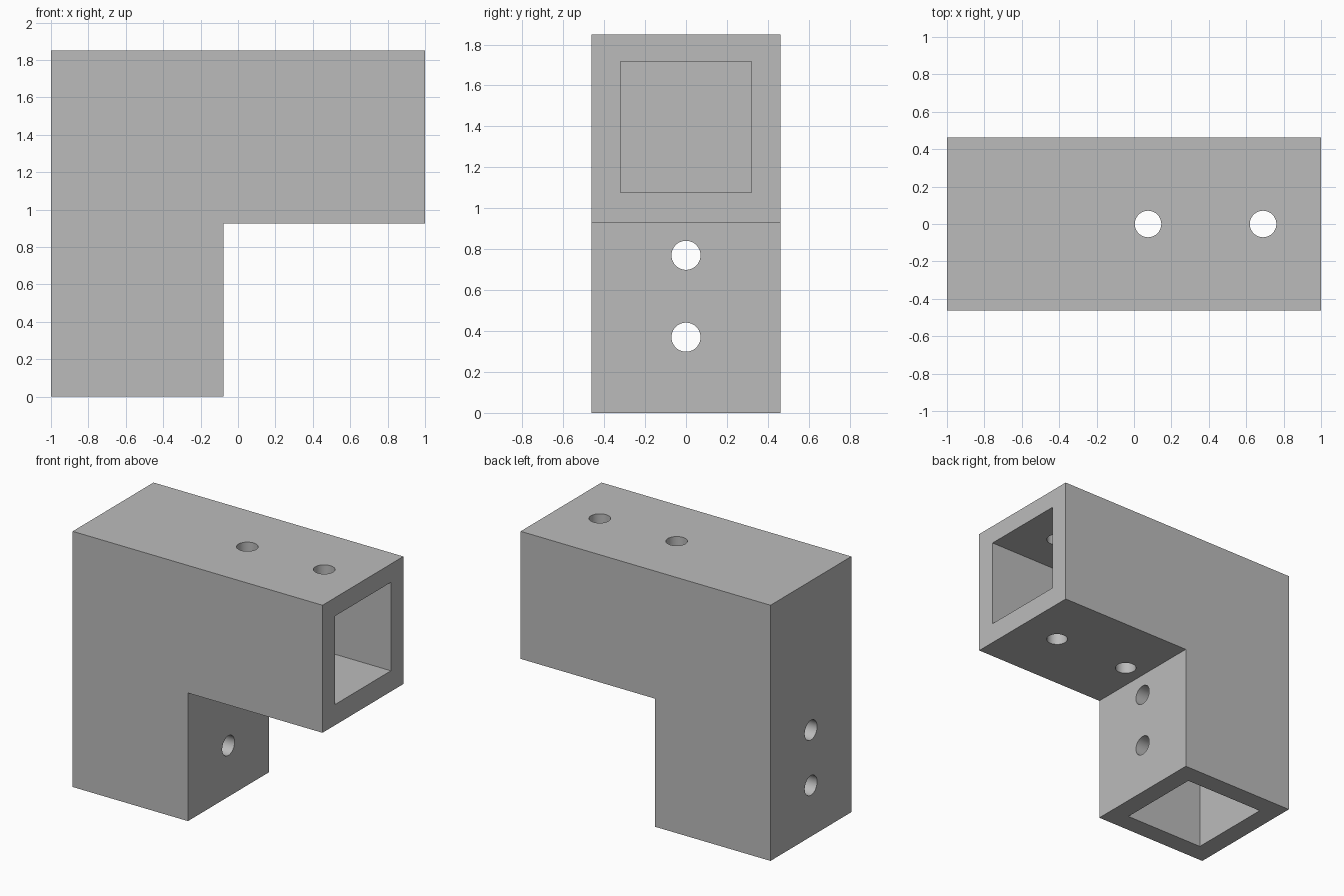
import bpy
import bmesh
import math
from mathutils import Matrix, Vector

default_cube = bpy.data.objects.get("Cube")
if default_cube:
    bpy.data.objects.remove(default_cube, do_unlink=True)

# Main dimensions
HALF_WIDTH = 0.462
TOP = 1.85
INNER_X = -0.077
INNER_Z = 0.927
SOCKET = 0.64
HOLE_RADIUS = 0.071

grey = bpy.data.materials.new("plain grey")
grey.use_nodes = True
grey.diffuse_color = (0.5, 0.5, 0.5, 1)
grey.node_tree.nodes["Principled BSDF"].inputs["Base Color"].default_value = grey.diffuse_color


def make_object(name, bm):
    bmesh.ops.recalc_face_normals(bm, faces=bm.faces)
    mesh = bpy.data.meshes.new(name)
    bm.to_mesh(mesh)
    bm.free()
    mesh.materials.append(grey)
    obj = bpy.data.objects.new(name, mesh)
    bpy.context.collection.objects.link(obj)
    return obj


def box_cutter(name, low, high):
    low, high = Vector(low), Vector(high)
    bm = bmesh.new()
    place = Matrix.Translation((low + high) / 2) @ Matrix.Diagonal((*(high - low), 1))
    bmesh.ops.create_cube(bm, size=1, matrix=place)
    return make_object(name, bm)


def drill_cutter(name, center, axis):
    bm = bmesh.new()
    turn = Matrix.Rotation(math.pi / 2, 4, "Y") if axis == "X" else Matrix()
    bmesh.ops.create_cone(bm, cap_ends=True, segments=48, radius1=HOLE_RADIUS,
                          radius2=HOLE_RADIUS, depth=1.2,
                          matrix=Matrix.Translation(center) @ turn)
    return make_object(name, bm)


# L-shaped body, extruded across its width
bm = bmesh.new()
outline = [(-1, 0), (INNER_X, 0), (INNER_X, INNER_Z), (1, INNER_Z), (1, TOP), (-1, TOP)]
side = bm.faces.new([bm.verts.new((x, -HALF_WIDTH, z)) for x, z in outline])
extruded = bmesh.ops.extrude_face_region(bm, geom=[side])["geom"]
bmesh.ops.translate(bm, vec=(0, 2 * HALF_WIDTH, 0),
                    verts=[v for v in extruded if isinstance(v, bmesh.types.BMVert)])
body = make_object("corner_bracket", bm)

# Square sockets in the two arms, then bolt holes through each arm
half = SOCKET / 2
arm_x = (INNER_X - 1) / 2
arm_z = 1.397
cutters = [
    box_cutter("side_socket_cutter", (INNER_X, -half, arm_z - half), (1.1, half, arm_z + half)),
    box_cutter("lower_socket_cutter", (arm_x - half, -half, -0.1), (arm_x + half, half, INNER_Z)),
]
cutters += [drill_cutter("upper_hole_cutter", (x, 0, arm_z), "Z") for x in (0.075, 0.69)]
cutters += [drill_cutter("lower_hole_cutter", (arm_x, 0, z), "X") for z in (0.37, 0.77)]

for cutter in cutters:
    cutter.hide_render = True
    cut = body.modifiers.new(cutter.name, "BOOLEAN")
    cut.operation = "DIFFERENCE"
    cut.solver = "EXACT"
    cut.object = cutter

# Bake the cuts and remove the helpers
bpy.ops.object.select_all(action="DESELECT")
body.select_set(True)
bpy.context.view_layer.objects.active = body
for name in [m.name for m in body.modifiers]:
    bpy.ops.object.modifier_apply(modifier=name)
for cutter in cutters:
    bpy.data.objects.remove(cutter, do_unlink=True)

# Round hole walls stay smooth, all other edges stay sharp
bpy.ops.object.shade_smooth_by_angle(angle=math.radians(30))
